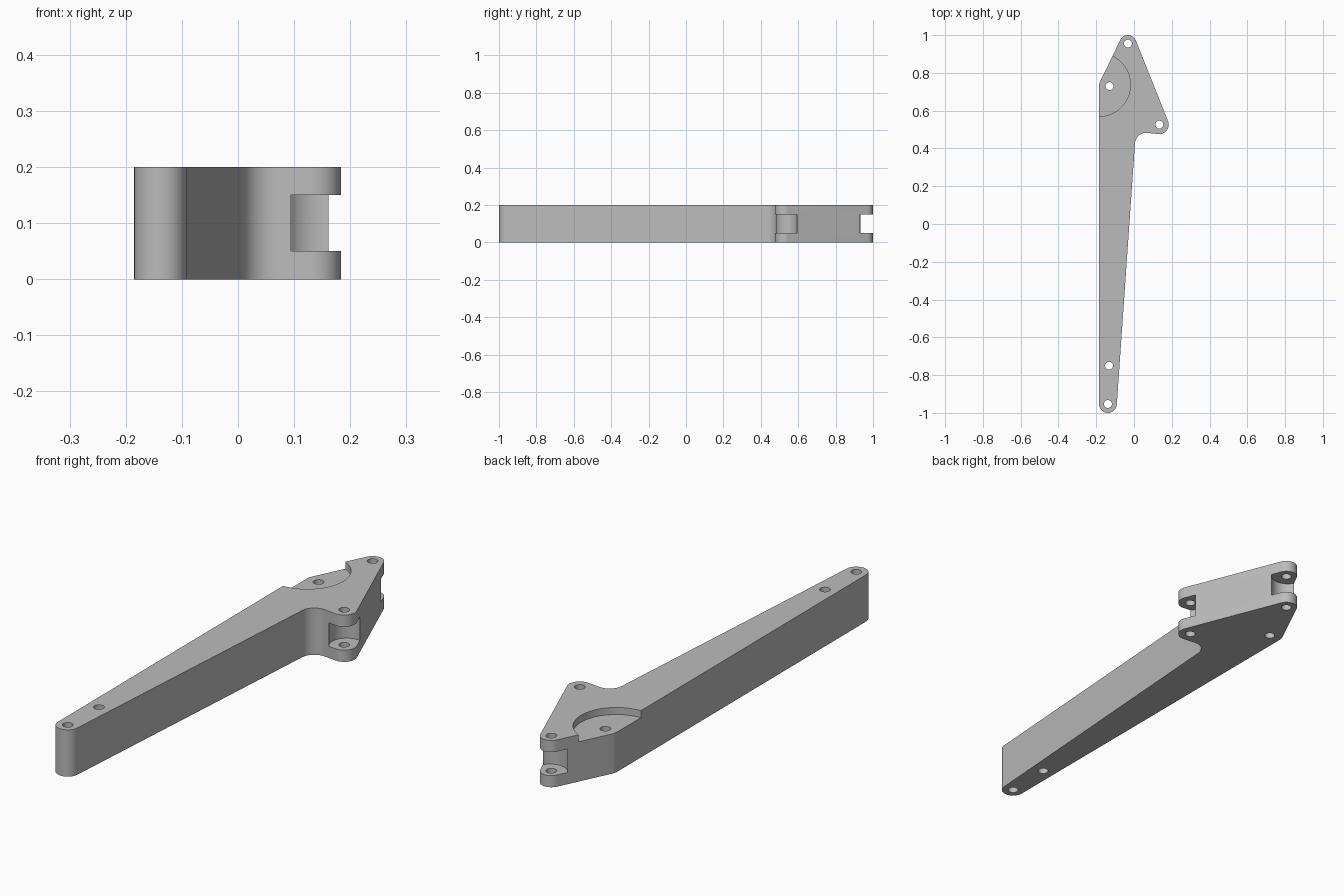
import bpy, bmesh, math
from mathutils import Vector

old = bpy.data.objects.get("Cube")
if old:
    bpy.data.objects.remove(old, do_unlink=True)

grey = bpy.data.materials.new("plain grey")
grey.use_nodes = True
colour = (0.5, 0.5, 0.5, 1)
grey.diffuse_color = colour
grey.node_tree.nodes["Principled BSDF"].inputs["Base Color"].default_value = colour

HEIGHT = 0.2


def outline(circles, step=math.radians(6)):
    """Counter-clockwise outline tangent to circles; negative radius is a concave fillet."""
    normals = []
    for i, (x, y, r) in enumerate(circles):
        nx, ny, nr = circles[(i + 1) % len(circles)]
        d = Vector((nx - x, ny - y))
        normals.append(math.atan2(d.y, d.x) - math.acos((r - nr) / d.length))
    points = []
    for i, (x, y, r) in enumerate(circles):
        start, sweep = normals[i - 1], normals[i] - normals[i - 1]
        sweep %= math.tau
        if r < 0:
            sweep -= math.tau
        n = max(2, math.ceil(abs(sweep) / step))
        for k in range(n + 1):
            a = start + sweep * k / n
            points.append((x + r * math.cos(a), y + r * math.sin(a)))
    return points


def disc(x, y, r, n=48):
    return [(x + r * math.cos(math.tau * k / n), y + r * math.sin(math.tau * k / n))
            for k in range(n)]


def prism(name, points, z0, z1):
    bm = bmesh.new()
    face = bm.faces.new([bm.verts.new((x, y, z0)) for x, y in points])
    top = bmesh.ops.extrude_face_region(bm, geom=[face])["geom"]
    bmesh.ops.translate(bm, vec=(0, 0, z1 - z0),
                        verts=[v for v in top if isinstance(v, bmesh.types.BMVert)])
    bmesh.ops.recalc_face_normals(bm, faces=bm.faces)
    mesh = bpy.data.meshes.new(name)
    bm.to_mesh(mesh)
    bm.free()
    mesh.materials.append(grey)
    obj = bpy.data.objects.new(name, mesh)
    bpy.context.collection.objects.link(obj)
    return obj


def cut(target, points, z0, z1):
    cutter = prism("cutter", points, z0, z1)
    cutter.hide_render = True
    mod = target.modifiers.new("cut", "BOOLEAN")
    mod.operation, mod.solver, mod.object = "DIFFERENCE", "EXACT", cutter
    bpy.context.view_layer.objects.active = target
    bpy.ops.object.modifier_apply(modifier=mod.name)
    bpy.data.objects.remove(cutter, do_unlink=True)


# Tapered arm: tip, inner fillet, side lug, end lug, outer corner
tip, fillet = (-0.138, -0.953, 0.047), (0.065, 0.423, -0.06)
side_lug, end_lug = (0.134, 0.526, 0.05), (-0.032, 0.955, 0.045)
corner = (-0.130, 0.730, 0.055)
arm = prism("lever_arm", outline([tip, fillet, side_lug, end_lug, corner]), 0, HEIGHT)

# Clevis slots in both lugs
cut(arm, disc(0.147, 0.525, 0.069), 0.05, 0.15)
cut(arm, disc(-0.032, 0.965, 0.069), 0.05, 0.15)

# Shallow round recess on the top
cut(arm, disc(-0.187, 0.737, 0.168, 96), HEIGHT - 0.03, HEIGHT + 0.1)

# Pin holes
for x, y in (tip[:2], (-0.132, -0.75), corner[:2], side_lug[:2], end_lug[:2]):
    cut(arm, disc(x, y, 0.021, 32), -0.1, HEIGHT + 0.1)

bpy.ops.object.select_all(action="DESELECT")
arm.select_set(True)
bpy.context.view_layer.objects.active = arm
bpy.ops.object.shade_smooth_by_angle(angle=math.radians(30))
